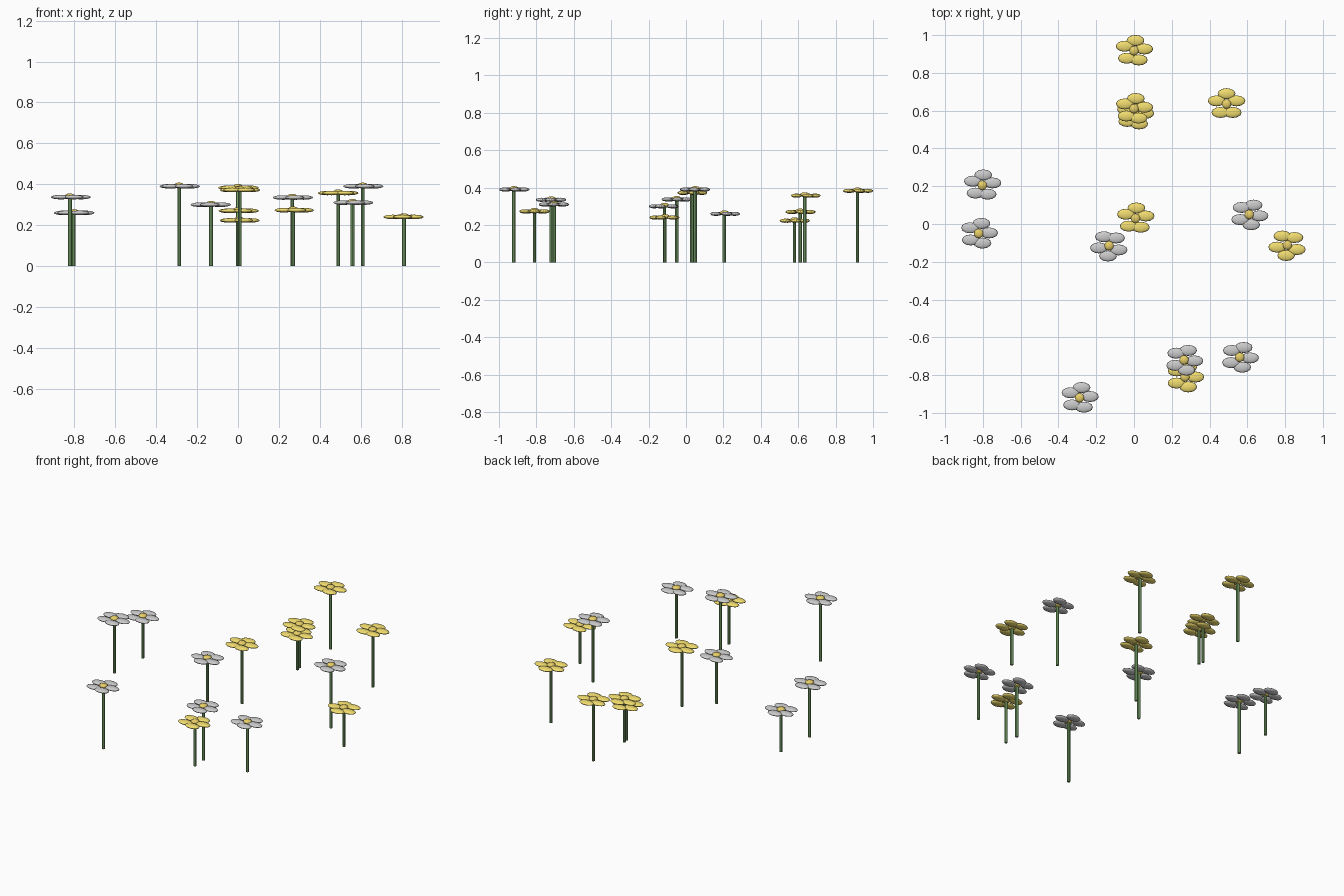
import bpy, bmesh
from math import cos, sin, radians
from mathutils import Matrix

if "Cube" in bpy.data.objects:
    bpy.data.objects.remove(bpy.data.objects["Cube"])


def material(name, color):
    m = bpy.data.materials.new(name)
    m.diffuse_color = color
    m.use_nodes = True
    m.node_tree.nodes["Principled BSDF"].inputs["Base Color"].default_value = m.diffuse_color
    return m


GREEN = material("stem_green", (0.22, 0.42, 0.16, 1))
YELLOW = material("petal_yellow", (0.88, 0.72, 0.16, 1))
GOLD = material("centre_gold", (0.80, 0.62, 0.14, 1))

PETAL_RING = 0.055
PETAL = (0.047, 0.029, 0.011)
CENTRE = (0.025, 0.025, 0.013)


def make_object(name, bm, mat=None):
    me = bpy.data.meshes.new(name)
    bm.to_mesh(me)
    bm.free()
    ob = bpy.data.objects.new(name, me)
    bpy.context.collection.objects.link(ob)
    if mat:
        me.materials.append(mat)
    return ob


def ellipsoid(bm, loc, radii, segs=12, rings=8):
    mat = Matrix.Translation(loc) @ Matrix.Diagonal((*radii, 1))
    geo = bmesh.ops.create_uvsphere(bm, u_segments=segs, v_segments=rings,
                                    radius=1, matrix=mat)
    for f in {f for v in geo["verts"] for f in v.link_faces}:
        f.smooth = True


def flower(i, x, y, z, turn, petal_mat):
    # thin straight stem
    bm = bmesh.new()
    bmesh.ops.create_cone(bm, cap_ends=True, segments=8, radius1=0.009, radius2=0.009,
                          depth=z, matrix=Matrix.Translation((x, y, z / 2)))
    make_object(f"stem_{i}", bm, GREEN)
    # five flattened petals, all stretched along x
    bm = bmesh.new()
    for k in range(5):
        a = radians(turn + 72 * k)
        ellipsoid(bm, (x + PETAL_RING * cos(a), y + PETAL_RING * sin(a), z), PETAL)
    make_object(f"petals_{i}", bm, petal_mat)
    # domed centre
    bm = bmesh.new()
    ellipsoid(bm, (x, y, z + 0.005), CENTRE)
    make_object(f"flower_centre_{i}", bm, GOLD)


# x, y, blossom height, petal rotation in degrees
yellow = [
    (0.0, 0.917, 0.383, 10), (0.0, 0.61, 0.27, 8), (0.005, 0.58, 0.223, 6),
    (0.49, 0.635, 0.357, 18), (0.008, 0.03, 0.372, 13),
    (0.812, -0.112, 0.24, -25), (0.27, -0.81, 0.273, 0),
]
grey = [
    (-0.803, 0.205, 0.26, 13), (-0.822, -0.05, 0.337, 3), (-0.132, -0.115, 0.30, -24),
    (0.61, 0.05, 0.39, -7), (0.265, -0.72, 0.335, -5), (0.56, -0.705, 0.31, -4),
    (-0.288, -0.92, 0.39, 7),
]
for i, f in enumerate(yellow):
    flower(i + 1, *f, YELLOW)
for i, f in enumerate(grey):
    flower(i + 1 + len(yellow), *f, None)
